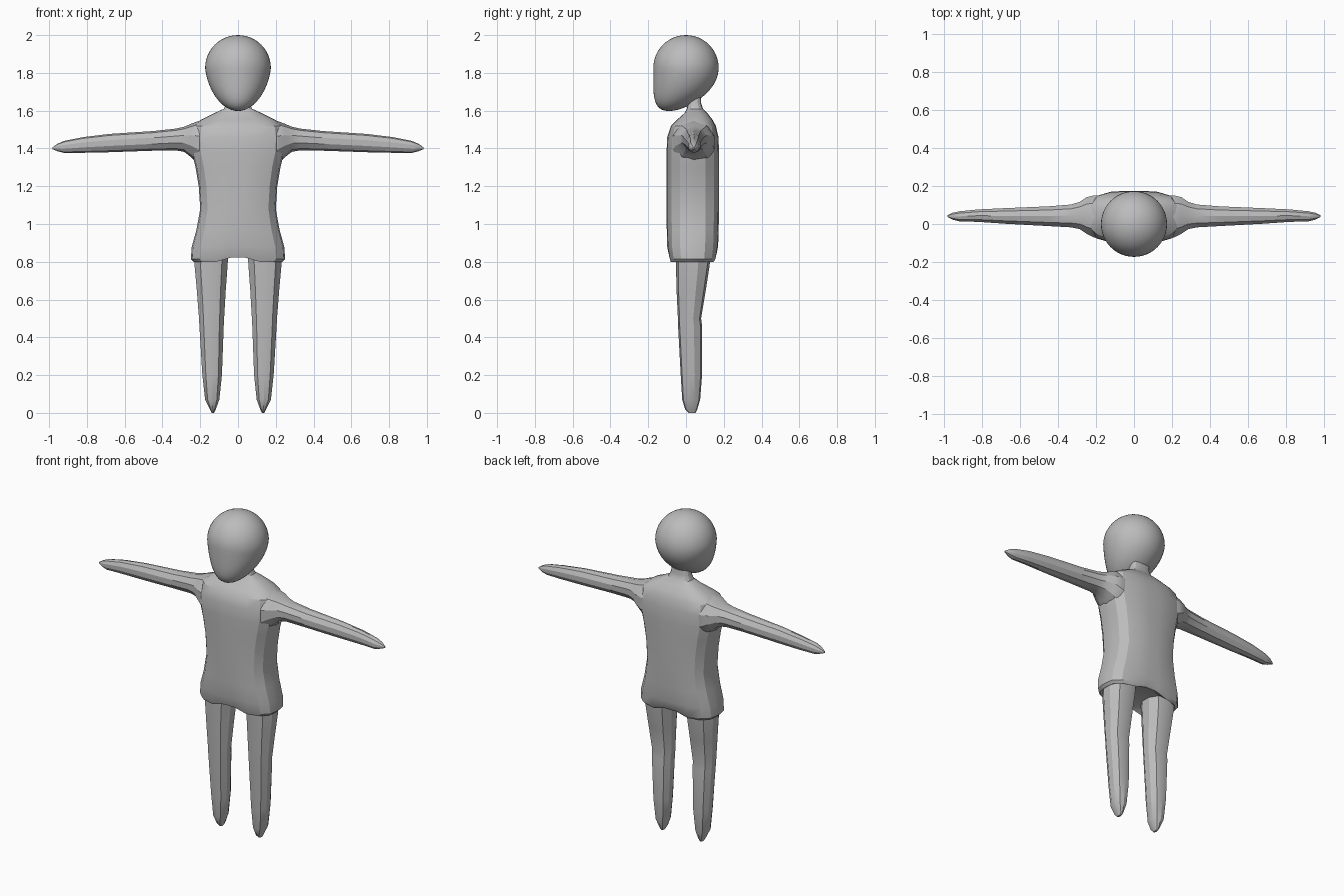
import bpy, bmesh, math
from mathutils import Vector

cube = bpy.data.objects.get("Cube")
if cube:
    bpy.data.objects.remove(cube, do_unlink=True)

grey = bpy.data.materials.new("plain grey")
grey.use_nodes = True
COLOUR = (0.5, 0.5, 0.5, 1)
grey.diffuse_color = COLOUR
grey.node_tree.nodes["Principled BSDF"].inputs["Base Color"].default_value = COLOUR


def finish(bm, name, angle):
    bmesh.ops.recalc_face_normals(bm, faces=bm.faces)
    mesh = bpy.data.meshes.new(name)
    bm.to_mesh(mesh)
    bm.free()
    mesh.materials.append(grey)
    obj = bpy.data.objects.new(name, mesh)
    bpy.context.collection.objects.link(obj)
    bpy.ops.object.select_all(action='DESELECT')
    obj.select_set(True)
    bpy.context.view_layer.objects.active = obj
    bpy.ops.object.shade_smooth_by_angle(angle=math.radians(angle))
    return obj


def loft(sections, sides, power, place):
    """Join rounded-box rings; a section is (position, low_u, high_u, low_v, high_v)."""
    bm = bmesh.new()
    rings = []
    for pos, u0, u1, v0, v1 in sections:
        ring = []
        for i in range(sides):
            a = math.tau * (i + 0.5) / sides
            c, s = math.cos(a), math.sin(a)
            k = (abs(c) ** power + abs(s) ** power) ** (-1 / power)
            # stretch so that the flats touch the section limits
            u = (u0 + u1) / 2 + max(-1, min(1, c * k)) * (u1 - u0) / 2
            v = (v0 + v1) / 2 + max(-1, min(1, s * k)) * (v1 - v0) / 2
            ring.append(bm.verts.new(place(pos, u, v)))
        rings.append(ring)
    for a, b in zip(rings, rings[1:]):
        for i in range(sides):
            j = (i + 1) % sides
            bm.faces.new((a[i], a[j], b[j], b[i]))
    bm.faces.new(rings[0])
    bm.faces.new(rings[-1])
    return bm


# Torso with a hem, sloping shoulders and neck
torso_rows = [(0.825, 0.19, -0.06, 0.13), (0.80, 0.235, -0.085, 0.15),
              (0.815, 0.25, -0.09, 0.16), (0.88, 0.245, -0.10, 0.17),
              (0.97, 0.22, -0.102, 0.173), (1.08, 0.20, -0.103, 0.175),
              (1.2, 0.208, -0.103, 0.175), (1.3, 0.225, -0.103, 0.175),
              (1.38, 0.245, -0.103, 0.175), (1.46, 0.25, -0.10, 0.172),
              (1.52, 0.24, -0.08, 0.158), (1.55, 0.20, -0.05, 0.142),
              (1.585, 0.13, -0.01, 0.115), (1.61, 0.075, 0.005, 0.09),
              (1.64, 0.06, 0.01, 0.08), (1.72, 0.06, 0.0, 0.08)]
bm = loft([(z, -w, w, f, b) for z, w, f, b in torso_rows], 20, 3.2,
          lambda p, u, v: (u, v, p))
# Raise the hem between the legs
for v in bm.verts:
    if v.co.z < 0.82 and abs(v.co.x) < 0.06:
        v.co.z += 0.022
finish(bm, "torso", 28)

# Head: round skull with the lower half drawn down and forward to a chin
bm = bmesh.new()
bmesh.ops.create_cube(bm, size=2)
bmesh.ops.subdivide_edges(bm, edges=bm.edges, cuts=11, use_grid_fill=True)
for v in bm.verts:
    # even spacing over the ball
    n = Vector([math.tan(c * math.pi / 4) for c in v.co]).normalized()
    low = max(0, -n.z)
    v.co = (n.x * 0.174 * (1 - 0.12 * low),
            n.y * 0.173 - 0.09 * low ** 2,
            1.826 + n.z * (0.228 if n.z < 0 else 0.174))
finish(bm, "head", 30)

arm_rows = [(0.17, -0.07, 0.15, 1.30, 1.555), (0.21, -0.075, 0.155, 1.315, 1.545),
            (0.25, -0.055, 0.145, 1.355, 1.53), (0.285, -0.03, 0.12, 1.382, 1.515),
            (0.33, -0.02, 0.105, 1.39, 1.505), (0.45, -0.013, 0.095, 1.388, 1.492),
            (0.68, 0.0, 0.085, 1.38, 1.477), (0.82, 0.01, 0.078, 1.377, 1.46),
            (0.92, 0.013, 0.068, 1.376, 1.44), (0.955, 0.022, 0.06, 1.385, 1.425),
            (0.982, 0.036, 0.046, 1.396, 1.406)]
leg_rows = [(0.84, 0.05, 0.23, -0.055, 0.13), (0.78, 0.053, 0.232, -0.053, 0.125),
            (0.65, 0.063, 0.22, -0.05, 0.105), (0.50, 0.072, 0.208, -0.043, 0.08),
            (0.46, 0.074, 0.206, -0.042, 0.085), (0.2, 0.084, 0.19, -0.028, 0.085),
            (0.07, 0.098, 0.175, -0.02, 0.075), (0.02, 0.117, 0.15, -0.005, 0.06),
            (0.0, 0.127, 0.14, 0.015, 0.05)]

for side, sign in (("left", 1), ("right", -1)):
    finish(loft(arm_rows, 10, 2.2, lambda p, u, v: (sign * p, u, v)), side + "_arm", 28)
    finish(loft(leg_rows, 10, 2.5, lambda p, u, v: (sign * u, v, p)), side + "_leg", 28)
